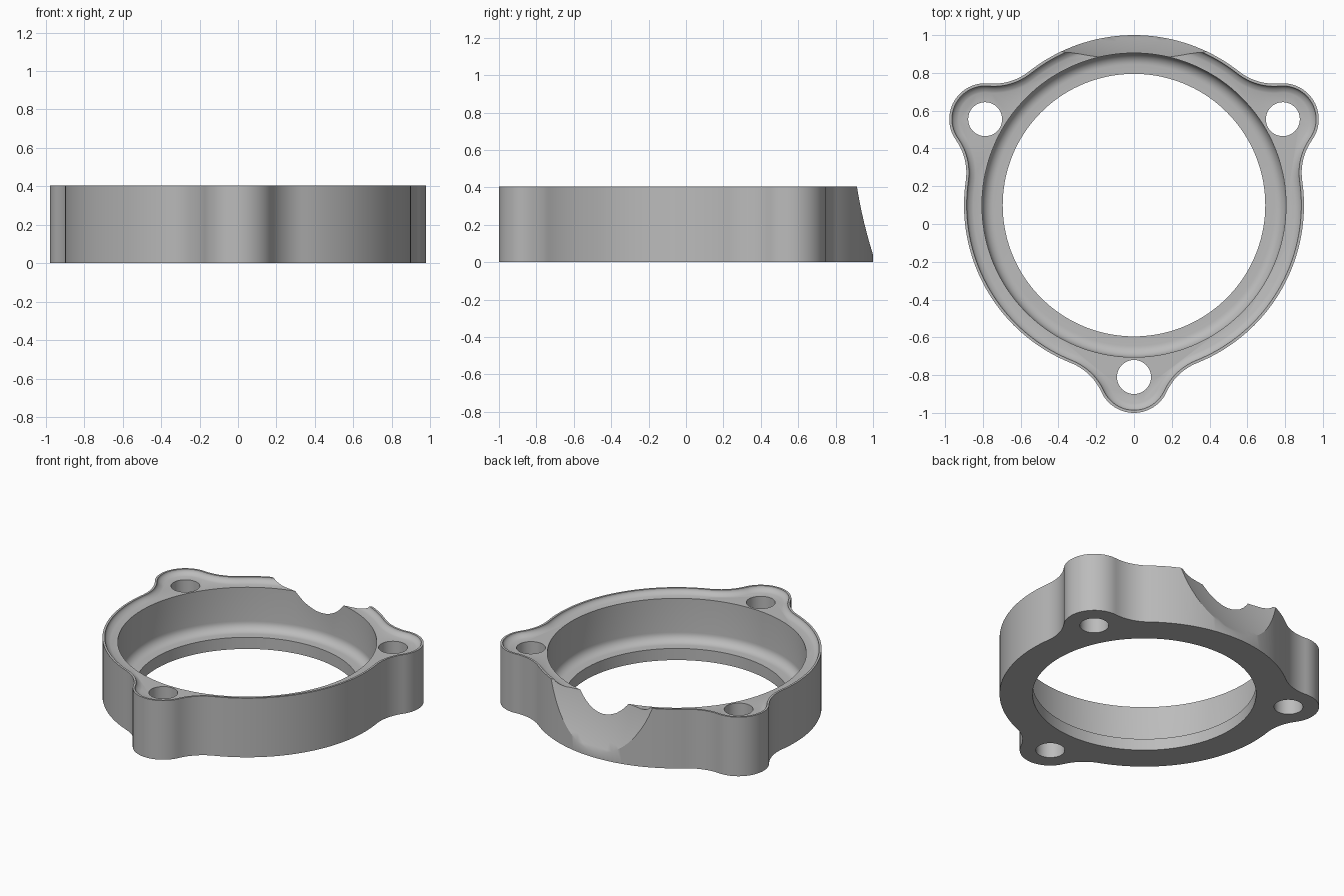
import bpy, bmesh, math
from mathutils import Matrix, Vector

if "Cube" in bpy.data.objects:
    bpy.data.objects.remove(bpy.data.objects["Cube"], do_unlink=True)

CENTRE_Y = 0.1
HEIGHT, FLOOR, LEDGE = 0.405, 0.372, 0.08
BODY_R, LOBE_R, FILLET_R, HOLE_R = 0.9, 0.19, 0.3, 0.09
BORE_R, SEAT_R, SEAT_FILLET = 0.695, 0.805, 0.06
LOBE_D = 0.91
LOBE_ANGLES = [math.radians(a) for a in (30, 150, 270)]

grey = bpy.data.materials.new("cast grey")
grey.use_nodes = True
grey.diffuse_color = (0.5, 0.5, 0.5, 1)
grey.node_tree.nodes["Principled BSDF"].inputs["Base Color"].default_value = (0.5, 0.5, 0.5, 1)


def arc(cx, cy, r, a0, a1, n):
    """Arc points, leaving out the last one."""
    steps = [a0 + (a1 - a0) * i / n for i in range(n)]
    return [Vector((cx + r * math.cos(a), cy + r * math.sin(a), 0)) for a in steps]


def outline(inset):
    """Three-lobed plan, with every arc tangent to the next."""
    d = BODY_R + FILLET_R
    e = LOBE_R + FILLET_R
    phi = math.acos((d * d + LOBE_D ** 2 - e * e) / (2 * d * LOBE_D))
    fx, fy = d * math.cos(phi), d * math.sin(phi)
    psi = math.atan2(fy, fx - LOBE_D)
    rf, pi = FILLET_R + inset, math.pi
    third = arc(fx, -fy, rf, -phi - pi, -psi - pi, 12)
    third += arc(LOBE_D, 0, LOBE_R - inset, -psi, psi, 28)
    third += arc(fx, fy, rf, psi + pi, phi + pi, 12)
    third += arc(0, 0, BODY_R - inset, phi, 2 * pi / 3 - phi, 36)
    points = []
    for a in LOBE_ANGLES:
        points += [Matrix.Rotation(a, 3, 'Z') @ p for p in third]
    return points


def finish(bm, name):
    bmesh.ops.recalc_face_normals(bm, faces=bm.faces)
    mesh = bpy.data.meshes.new(name)
    bm.to_mesh(mesh)
    bm.free()
    mesh.materials.append(grey)
    obj = bpy.data.objects.new(name, mesh)
    bpy.context.collection.objects.link(obj)
    return obj


def loft(name, rings):
    """Skin closed rings of equal length and cap both ends."""
    bm = bmesh.new()
    loops = [[bm.verts.new(p) for p in ring] for ring in rings]
    n = len(loops[0])
    for low, high in zip(loops, loops[1:]):
        for i in range(n):
            j = (i + 1) % n
            bm.faces.new((low[i], low[j], high[j], high[i]))
    bm.faces.new(loops[0][::-1])
    bm.faces.new(loops[-1])
    return finish(bm, name)


def turned(name, x, y, profile, n):
    """Round solid from (radius, height) pairs."""
    return loft(name, [[p + Vector((0, 0, z)) for p in arc(x, y, r, 0, 2 * math.pi, n)]
                       for r, z in profile])


# Flange body: outer wall, narrow rim, concave lip down to the recessed floor
sections = [(0, 0), (0, HEIGHT), (0.014, HEIGHT)]
for i in range(1, 7):
    t = math.radians(55) * i / 6
    k = math.radians(55)
    sections.append((0.014 + 0.036 * (1 - math.cos(t)) / (1 - math.cos(k)),
                     HEIGHT - (HEIGHT - FLOOR) * math.sin(t) / math.sin(k)))
flange = loft("flange_ring", [[p + Vector((0, CENTRE_Y, z)) for p in outline(o)]
                              for o, z in sections])

# Stepped bore with a rounded seat
bore = [(BORE_R, -0.1), (BORE_R, LEDGE)]
for i in range(9):
    t = math.pi / 2 * i / 8
    bore.append((SEAT_R - SEAT_FILLET * (1 - math.sin(t)),
                 LEDGE + SEAT_FILLET * (1 - math.cos(t))))
bore.append((SEAT_R, 0.6))
cutters = [turned("bore_cutter", 0, CENTRE_Y, bore, 144)]

# Bolt holes
for a in LOBE_ANGLES:
    cutters.append(turned("bolt_hole_cutter", LOBE_D * math.cos(a),
                          CENTRE_Y + LOBE_D * math.sin(a),
                          [(HOLE_R, -0.1), (HOLE_R, 0.6)], 40))

# Spherical scoop at the back
bm = bmesh.new()
bmesh.ops.create_uvsphere(bm, u_segments=192, v_segments=96, radius=1.567,
                          matrix=Matrix.Translation((0, 2.39, 0.763)))
cutters.append(finish(bm, "scoop_cutter"))

for cutter in cutters:
    cutter.hide_render = True
    mod = flange.modifiers.new(cutter.name, 'BOOLEAN')
    mod.operation = 'DIFFERENCE'
    mod.solver = 'EXACT'
    mod.object = cutter

# Apply the cuts and drop the helpers
bpy.context.view_layer.update()
depsgraph = bpy.context.evaluated_depsgraph_get()
result = bpy.data.meshes.new_from_object(flange.evaluated_get(depsgraph))
flange.modifiers.clear()
flange.data = result
result.materials.clear()
result.materials.append(grey)
for face in result.polygons:
    face.material_index = 0
for cutter in cutters:
    bpy.data.objects.remove(cutter, do_unlink=True)

bpy.ops.object.select_all(action='DESELECT')
flange.select_set(True)
bpy.context.view_layer.objects.active = flange
bpy.ops.object.shade_smooth_by_angle(angle=math.radians(30))
